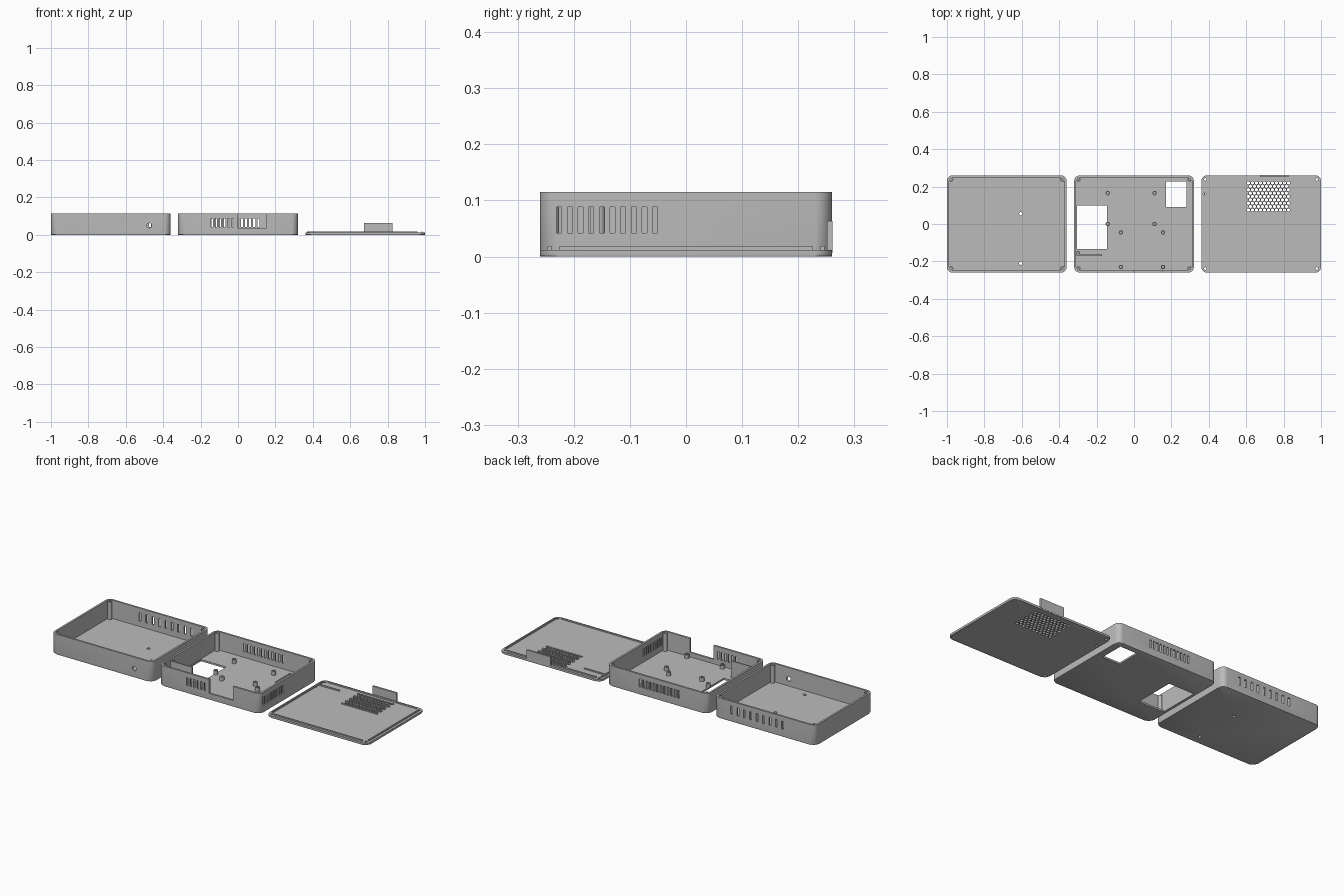
import bpy, bmesh, math
from mathutils import Matrix, Vector

old = bpy.data.objects.get("Cube")
if old:
    bpy.data.objects.remove(old, do_unlink=True)

GREY = (0.5, 0.5, 0.5, 1)
mat = bpy.data.materials.new("plain_grey")
mat.use_nodes = True
mat.diffuse_color = GREY
mat.node_tree.nodes["Principled BSDF"].inputs["Base Color"].default_value = GREY

W, D, H = 0.32, 0.26, 0.115       # half width, half depth, height
WALL, FLOOR, R = 0.011, 0.01, 0.03


def rounded(hw, hd, r, n=8):
    pts = []
    for i, (sx, sy) in enumerate([(1, 1), (-1, 1), (-1, -1), (1, -1)]):
        for k in range(n + 1):
            a = math.pi / 2 * (i + k / n)
            pts.append((sx * (hw - r) + r * math.cos(a), sy * (hd - r) + r * math.sin(a)))
    return pts


def prism(bm, pts, z0, z1, bevel=0):
    low = [bm.verts.new((x, y, z0)) for x, y in pts]
    top = [bm.verts.new((x, y, z1)) for x, y in pts]
    base = bm.faces.new(low[::-1])
    bm.faces.new(top)
    for i in range(len(pts)):
        j = (i + 1) % len(pts)
        bm.faces.new((low[i], low[j], top[j], top[i]))
    if bevel:
        bmesh.ops.bevel(bm, geom=list(base.edges), offset=bevel, segments=2,
                        affect='EDGES', profile=0.5)


def box(bm, x0, x1, y0, y1, z0, z1):
    prism(bm, [(x0, y0), (x1, y0), (x1, y1), (x0, y1)], z0, z1)


def rod(bm, x, y, z0, z1, r, n=20):
    turn = math.pi / 2
    prism(bm, [(x + r * math.cos(turn + math.tau * i / n),
                y + r * math.sin(turn + math.tau * i / n)) for i in range(n)], z0, z1)


def make(name, bm, x=0, cutters=()):
    def obj(nm, b):
        me = bpy.data.meshes.new(nm)
        bmesh.ops.recalc_face_normals(b, faces=b.faces)
        b.to_mesh(me)
        b.free()
        o = bpy.data.objects.new(nm, me)
        bpy.context.collection.objects.link(o)
        return o
    ob = obj(name, bm)
    ob.data.materials.append(mat)
    bpy.ops.object.select_all(action='DESELECT')
    ob.select_set(True)
    bpy.context.view_layer.objects.active = ob
    for cb in cutters:
        cut = obj("cutter", cb)
        cut.hide_render = True
        m = ob.modifiers.new("cut", 'BOOLEAN')
        m.operation, m.solver, m.object = 'DIFFERENCE', 'EXACT', cut
        bpy.ops.object.modifier_apply(modifier=m.name)
        bpy.data.objects.remove(cut, do_unlink=True)
    bpy.ops.object.shade_smooth_by_angle(angle=math.radians(35))
    ob.location.x = x
    return ob


def shell(name, x, openings):
    bm, hollow = bmesh.new(), bmesh.new()
    prism(bm, rounded(W, D, R), 0, H, 0.005)
    prism(hollow, rounded(W - WALL, D - WALL, R - WALL), FLOOR, H + 0.05)
    return make(name, bm, x, [hollow, openings])


def posts(name, x, spots, z1, r, hole):
    bm, holes = bmesh.new(), bmesh.new()
    for px, py in spots:
        rod(bm, px, py, FLOOR - 0.002, z1, r)
        rod(holes, px, py, FLOOR + 0.004, z1 + 0.02, hole)
    return make(name, bm, x, [holes])


def slots_x(bm, first, step, count, y, width):
    for i in range(count):
        cx = first + i * step
        box(bm, cx - width / 2, cx + width / 2, y - 0.03, y + 0.03, 0.042, 0.088)


CORNERS = [(sx * (W - 0.022), sy * (D - 0.022)) for sx in (-1, 1) for sy in (-1, 1)]

# Plain tray: floor holes, front cable hole, rear vents
X1 = -0.68
cut = bmesh.new()
rod(cut, 0.075, 0.055, -0.02, 0.05, 0.009)
rod(cut, 0.075, -0.21, -0.02, 0.05, 0.009)
slots_x(cut, -0.114, 0.0405, 9, D, 0.012)
side = bmesh.new()
rod(side, 0, 0, -0.03, 0.03, 0.013)
side.transform(Matrix.Translation((0.205, -D, 0.05)) @ Matrix.Rotation(math.pi / 2, 4, 'X'))
tmp = bpy.data.meshes.new("tmp")
side.to_mesh(tmp)
side.free()
cut.from_mesh(tmp)
bpy.data.meshes.remove(tmp)
shell("plain_tray", X1, cut)
posts("plain_tray_corner_posts", X1, CORNERS, H - 0.003, 0.012, 0.005)

# Vented tray: floor openings, front notch, vents on three walls
cut = bmesh.new()
box(cut, -0.305, -0.145, -0.135, 0.1, -0.02, 0.03)
box(cut, 0.17, 0.28, 0.09, 0.228, -0.02, 0.03)
box(cut, 0, 0.15, -D - 0.03, -D + 0.03, 0.035, H + 0.05)
slots_x(cut, -0.14, 0.0222, 6, -D, 0.011)
slots_x(cut, -0.135, 0.0222, 12, D, 0.011)
for i in range(10):
    y = -0.226 + i * 0.019
    box(cut, W - 0.03, W + 0.03, y - 0.0045, y + 0.0045, 0.042, 0.088)
shell("vented_tray", 0, cut)
posts("vented_tray_corner_posts", 0, CORNERS, H - 0.003, 0.012, 0.005)
posts("standoffs", 0,
      [(x, y) for x in (-0.14, 0.11) for y in (0, 0.165)]
      + [(x, y) for x in (-0.07, 0.155) for y in (-0.045, -0.23)], 0.032, 0.012, 0.006)
posts("tall_post", 0, [(-0.3, -0.155)], 0.1, 0.011, 0.005)
bm = bmesh.new()
box(bm, -0.312, -0.17, -0.171, -0.164, FLOOR - 0.002, 0.105)
make("divider", bm)

# Lid: plate with corner holes and a honeycomb vent
X3 = 0.68
bm, cut = bmesh.new(), bmesh.new()
prism(bm, rounded(W, D, R), 0, 0.012, 0.004)
for x, y in CORNERS + [(-0.303, 0.16)]:
    rod(cut, x, y, -0.02, 0.05, 0.007)
for row in range(9):
    odd = row % 2
    for col in range(11 - odd):
        rod(cut, -0.069 + (col + odd / 2) * 0.0214, 0.075 + row * 0.018,
            -0.02, 0.05, 0.0092, 6)
make("lid", bm, X3, [cut])

# Lid locating rails, rib and rear tab
bm = bmesh.new()
for s in (-1, 1):
    ya, yb = sorted((s * (D - 0.013), s * (D - 0.02)))
    xa, xb = sorted((s * (W - 0.013), s * (W - 0.02)))
    box(bm, -W + 0.04, W - 0.04, ya, yb, 0.01, 0.019)
    box(bm, xa, xb, -D + 0.035, D - 0.035, 0.01, 0.019)
make("lid_rails", bm, X3)
bm = bmesh.new()
box(bm, -0.31, -0.17, 0.187, 0.193, 0.01, 0.019)
make("lid_rib", bm, X3)
bm = bmesh.new()
box(bm, -0.005, 0.147, D - 0.009, D + 0.001, 0.006, 0.063)
make("lid_tab", bm, X3)
